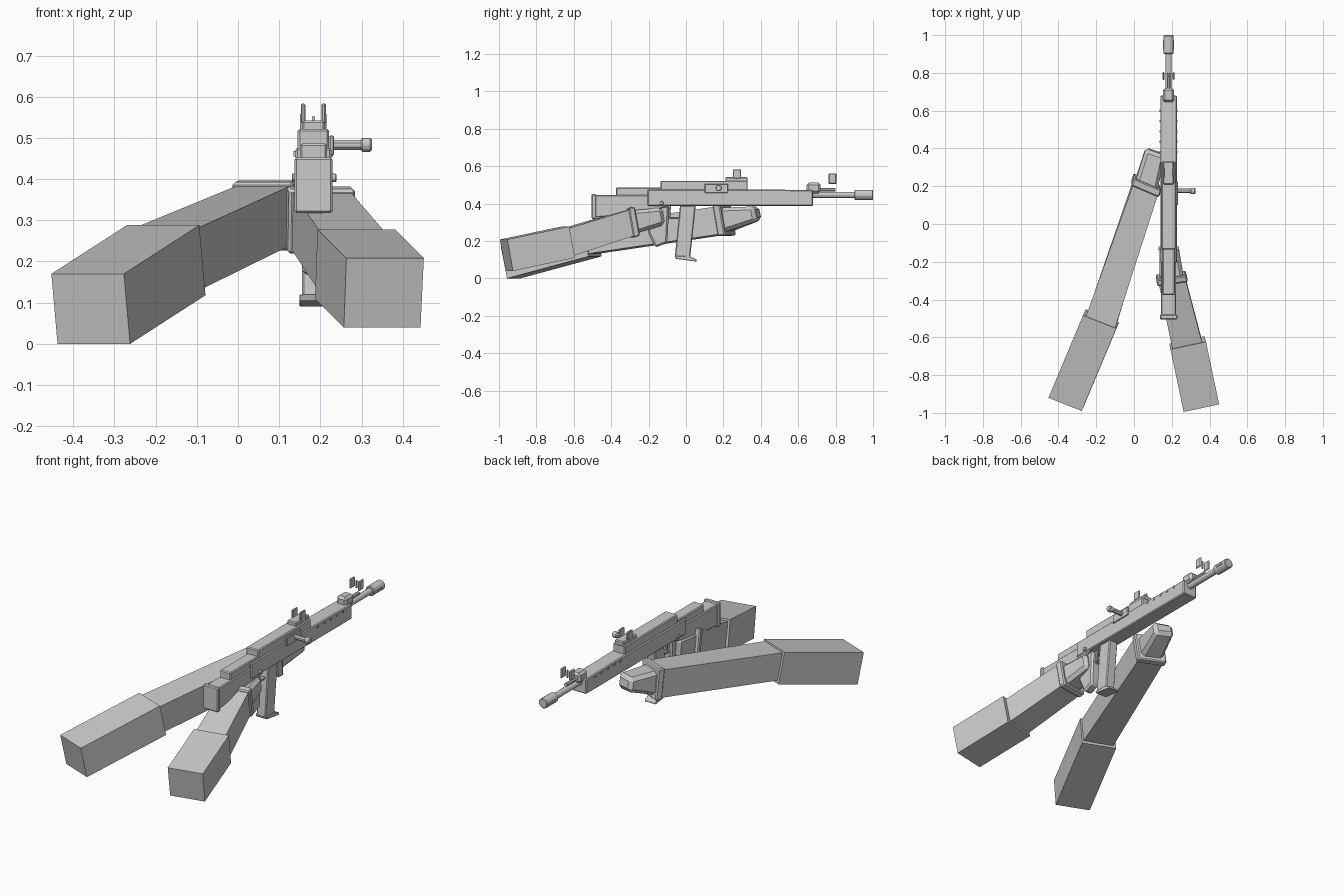
import bpy, bmesh, math
from mathutils import Vector

if "Cube" in bpy.data.objects:
    bpy.data.objects.remove(bpy.data.objects["Cube"])

grey = bpy.data.materials.new("light_grey")
grey.diffuse_color = (0.6, 0.6, 0.6, 1)
grey.use_nodes = True
grey.node_tree.nodes["Principled BSDF"].inputs["Base Color"].default_value = grey.diffuse_color
GX = 0.183  # centre plane of the rifle


def finish(name, bm, bevel=0, smooth=False):
    bmesh.ops.recalc_face_normals(bm, faces=bm.faces)
    me = bpy.data.meshes.new(name)
    bm.to_mesh(me)
    bm.free()
    me.materials.append(grey)
    ob = bpy.data.objects.new(name, me)
    bpy.context.collection.objects.link(ob)
    if bevel:
        m = ob.modifiers.new("bevel", 'BEVEL')
        m.width, m.segments = bevel, 1
    if smooth:
        bpy.context.view_layer.objects.active = ob
        ob.select_set(True)
        bpy.ops.object.shade_smooth_by_angle(angle=math.radians(35))
        ob.select_set(False)
    return ob


def loft(name, a, b, bevel=0):
    """Solid between two matching outlines."""
    bm = bmesh.new()
    va, vb = [[bm.verts.new(p) for p in q] for q in (a, b)]
    n = len(va)
    bm.faces.new(va)
    bm.faces.new(vb[::-1])
    for i in range(n):
        j = (i + 1) % n
        bm.faces.new((va[i], vb[i], vb[j], va[j]))
    return finish(name, bm, bevel)


def side_profile(name, yz, width, bevel=0.005, x=GX):
    """Side outline (y, z) extruded across x."""
    return loft(name, [(x - width / 2, *p) for p in yz],
                [(x + width / 2, *p) for p in yz], bevel)


def box(name, y0, y1, z0, z1, width, bevel=0.005, x=GX):
    return side_profile(name, [(y0, z0), (y1, z0), (y1, z1), (y0, z1)], width, bevel, x)


def rod(name, axis, start, end, c, r, sides=12, bevel=0):
    """Cylinder along x or y; c holds the two other coordinates."""
    def ring(t):
        pts = []
        for i in range(sides):
            a = math.tau * (i + 0.5) / sides
            u, v = c[0] + r * math.cos(a), c[1] + r * math.sin(a)
            pts.append((t, u, v) if axis == 'x' else (u, t, v))
        return pts
    return loft(name, ring(start), ring(end), bevel)


def section(q, t, scale, r):
    """Outline between quads q and r at fraction t, scaled about its centre."""
    pts = [Vector(a).lerp(Vector(b), t) for a, b in zip(q, r)]
    c = sum(pts, Vector()) / 4
    return [c + (p - c) * scale for p in pts]


def arm(side, sleeve, shift, start, end, tip, cuff_t):
    """Sleeve, forearm, cuff and gloved hand; corners TL, TR, BR, BL."""
    loft(side + "_sleeve", sleeve, [Vector(p) + Vector(shift) for p in sleeve])
    loft(side + "_forearm", start, end)
    loft(side + "_cuff", section(start, 1 - cuff_t, 1.13, end),
         section(start, 1 + cuff_t, 1.13, end), 0.006)
    loft(side + "_glove", section(start, 1, 0.9, end), tip, 0.018)


# Arms
arm("left",
    [(-.453, -.92, .17), (-.277, -.99, .17), (-.262, -.957, 0), (-.438, -.887, 0)],
    (.183, .436, .118),
    [(-.255, -.49, .28), (-.1, -.55, .28), (-.088, -.52, .133), (-.243, -.46, .133)],
    [(.0, .22, .385), (.13, .165, .385), (.125, .19, .238), (.0, .245, .238)],
    [(.062, .395, .385), (.165, .36, .385), (.165, .375, .305), (.062, .41, .315)], .027)
arm("right",
    [(.263, -.995, .208), (.451, -.955, .208), (.443, -.925, .04), (.257, -.965, .04)],
    (-.07, .331, .07),
    [(.203, -.66, .268), (.36, -.627, .268), (.355, -.597, .122), (.2, -.63, .122)],
    [(.13, -.31, .37), (.272, -.29, .37), (.268, -.265, .232), (.128, -.285, .232)],
    [(.135, -.14, .38), (.235, -.125, .38), (.235, -.11, .29), (.135, -.125, .28)], .05)

# Stock
box("butt_plate", -.505, -.48, .318, .452, .092)
side_profile("stock", [(-.485, .325), (-.2, .35), (-.1, .385), (-.1, .446), (-.485, .446)], .078)
box("cheek_rest", -.375, -.13, .44, .486, .066)

# Receiver and handguard
side_profile("receiver", [(-.205, .388), (.68, .388), (.68, .472), (.4, .476), (-.205, .476)], .088)
box("top_cover", -.135, .33, .47, .522, .076)
box("ejection_plate", .1, .225, .457, .506, .012, .003, GX + .044)
for y in (.38, .435, .49, .545, .6):
    for s in (-1, 1):
        box("vent", y - .006, y + .006, .455, .468, .006, 0, GX + s * .045)
rod("receiver_pin", 'x', GX - .052, GX + .056, (-.13, .403), .011, 8, .002)

# Charging handle
rod("handle_stem", 'x', .22, .305, (.175, .483), .013, 8)
rod("handle_knob", 'x', .298, .325, (.175, .483), .018, 8, .004)

# Grip, trigger and magazine
side_profile("pistol_grip", [(-.17, .39), (-.09, .39), (-.1, .19), (-.165, .165), (-.205, .25)], .055, .01)
side_profile("trigger", [(-.1, .395), (-.08, .395), (-.085, .32), (-.1, .31)], .014, .003)
box("trigger_guard", -.13, -.02, .318, .328, .025, .002)
side_profile("magazine", [(-.032, .39), (.052, .39), (.022, .108), (-.06, .115)], .056)
side_profile("magazine_base", [(-.055, .105), (.055, .09), (.055, .102), (.02, .118), (-.06, .12)], .068, .002)

# Rear sight
box("rear_sight_base", .21, .33, .515, .542, .056)
for s in (-1, 1):
    box("rear_sight_wing", .25, .295, .535, .583, .011, .003, GX + s * .025)

# Barrel, front sight and muzzle
box("gas_block", .645, .72, .455, .512, .06, .012)
rod("barrel", 'y', .67, .92, (GX, .447), .017)
rod("gas_tube", 'y', .7, .8, (GX, .475), .01, 8)
for s in (-1, 1):
    box("front_sight_wing", .762, .805, .505, .562, .01, .006, GX + s * .027)
box("front_sight_post", .779, .787, .51, .552, .007, 0)
rod("muzzle", 'y', .9, 1.0, (GX, .447), .028, 12, .004)
for s in (-1, 1):
    box("muzzle_slot", .925, .975, .442, .452, .006, 0, GX + s * .027)
